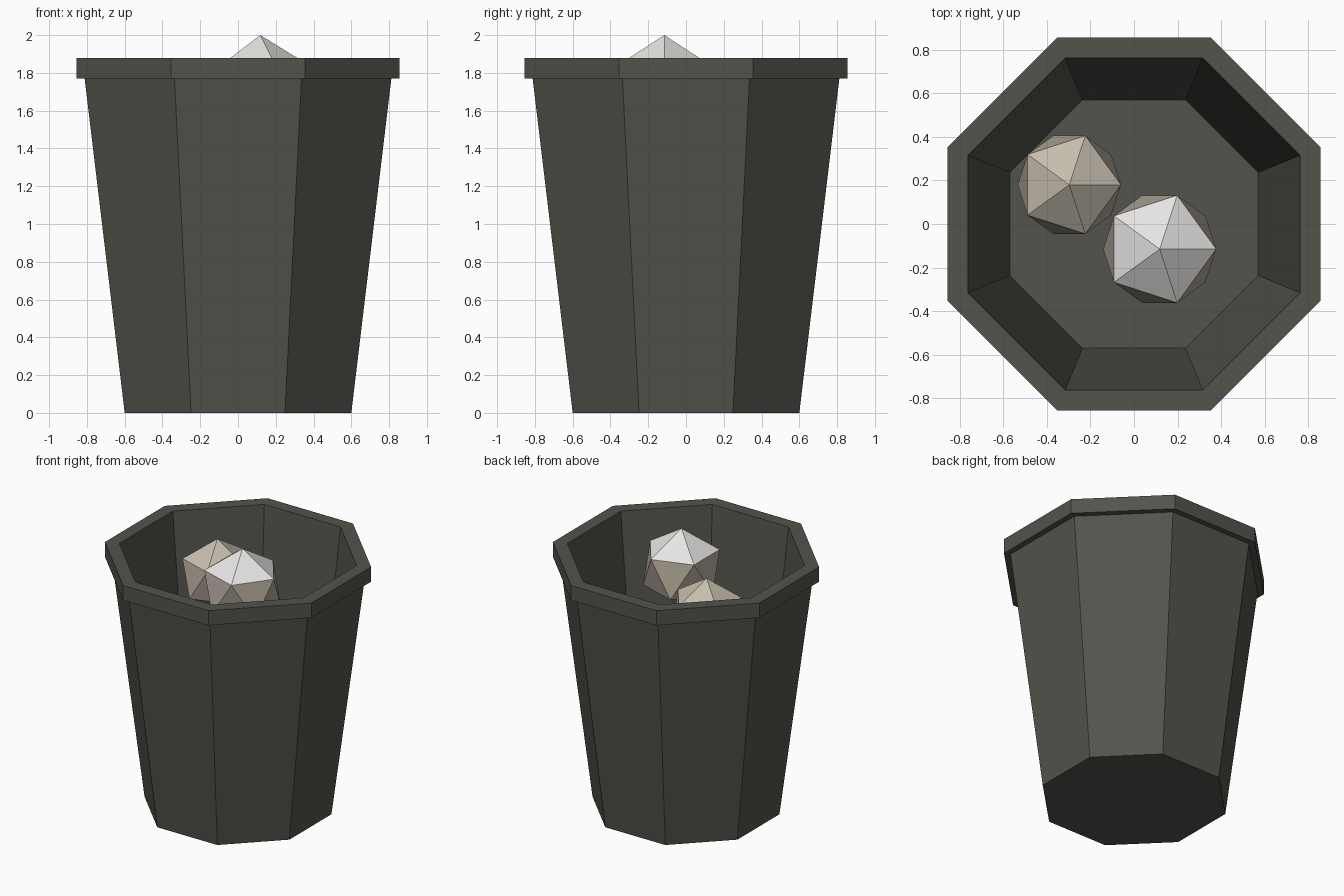
import bpy, bmesh, math

if "Cube" in bpy.data.objects:
    bpy.data.objects.remove(bpy.data.objects["Cube"])


def material(name, rgb):
    m = bpy.data.materials.new(name)
    m.diffuse_color = (*rgb, 1)
    m.use_nodes = True
    m.node_tree.nodes["Principled BSDF"].inputs["Base Color"].default_value = m.diffuse_color
    return m


charcoal = material("charcoal", (0.087, 0.087, 0.073))
white = material("paper white", (0.80, 0.785, 0.765))
cream = material("paper cream", (0.56, 0.51, 0.42))
taupe = material("paper shade", (0.44, 0.39, 0.32))


def finish(bm, name, mats):
    mesh = bpy.data.meshes.new(name)
    bm.to_mesh(mesh)
    bm.free()
    ob = bpy.data.objects.new(name, mesh)
    bpy.context.collection.objects.link(ob)
    for m in mats:
        mesh.materials.append(m)
    return ob


def octagon_shell(name, profile, mat):
    """Sweep (apothem, z) points round eight flat sides and cap both ends."""
    bm = bmesh.new()
    rings = []
    for apothem, z in profile:
        r = apothem / math.cos(math.pi / 8)
        angles = [math.pi / 8 + k * math.pi / 4 for k in range(8)]
        rings.append([bm.verts.new((r * math.cos(a), r * math.sin(a), z)) for a in angles])
    for low, high in zip(rings, rings[1:]):
        for k in range(8):
            n = (k + 1) % 8
            bm.faces.new((low[k], low[n], high[n], high[k]))
    bm.faces.new(rings[0][::-1])
    bm.faces.new(rings[-1])
    bmesh.ops.recalc_face_normals(bm, faces=bm.faces)
    return finish(bm, name, [mat])


def paper_ball(name, centre, radius, cap_mat):
    """Twenty-sided ball with a paler cap on top."""
    bm = bmesh.new()
    bmesh.ops.create_icosphere(bm, subdivisions=1, radius=radius)
    bm.normal_update()
    for f in bm.faces:
        f.material_index = 0 if f.normal.z > 0.5 else 1
    ob = finish(bm, name, [cap_mat, taupe])
    ob.location = centre
    return ob


# Bin: outer wall, overhanging rim, inner wall and floor in one profile
octagon_shell("bin", [(0.60, 0), (0.812, 1.77), (0.855, 1.77), (0.855, 1.88),
                      (0.762, 1.88), (0.57, 0.10)], charcoal)

# Crumpled rubbish near the top
paper_ball("front_paper_ball", (0.118, -0.115, 1.71), 0.29, white)
paper_ball("back_paper_ball", (-0.297, 0.18, 1.585), 0.265, cream)
